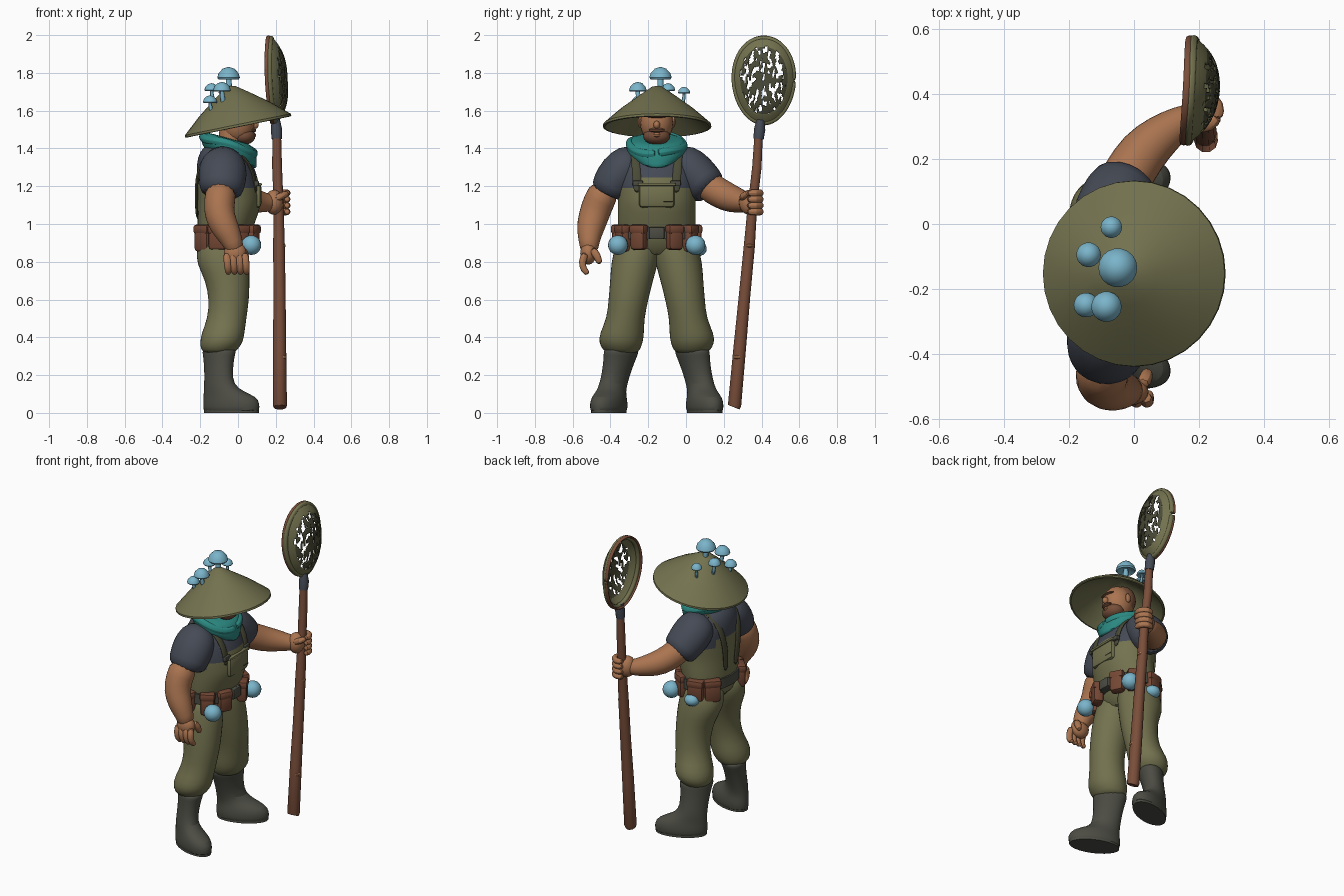
import bpy, bmesh, math
from math import sin, cos, pi, radians
from mathutils import Vector, noise

old = bpy.data.objects.get("Cube")
if old:
    bpy.data.objects.remove(old)

Y = -0.155  # body centre line; the figure looks toward +x


def colour(name, *rgb):
    m = bpy.data.materials.new(name)
    lin = [((c / 255 + 0.055) / 1.055) ** 2.4 for c in rgb] + [1]
    m.use_nodes = True
    m.diffuse_color = lin
    bsdf = m.node_tree.nodes["Principled BSDF"]
    bsdf.inputs["Base Color"].default_value = lin
    bsdf.inputs["Roughness"].default_value = 0.8
    return m


olive = colour("olive cloth", 115, 114, 79)
dark = colour("dark olive", 74, 74, 55)
slate = colour("slate shirt", 69, 74, 85)
teal = colour("teal scarf", 44, 138, 131)
skin = colour("skin", 170, 116, 80)
rubber = colour("boot rubber", 76, 76, 68)
wood = colour("wood", 122, 78, 58)
leather = colour("leather", 116, 71, 52)
blue = colour("mushroom blue", 122, 180, 202)
beard = colour("beard brown", 118, 78, 57)


def finish(name, bm, mats, sub=0, angle=40):
    bmesh.ops.recalc_face_normals(bm, faces=bm.faces)
    me = bpy.data.meshes.new(name)
    bm.to_mesh(me)
    bm.free()
    ob = bpy.data.objects.new(name, me)
    bpy.context.collection.objects.link(ob)
    for m in mats if isinstance(mats, list) else [mats]:
        me.materials.append(m)
    if sub:
        ob.modifiers.new("smooth", 'SUBSURF').levels = sub
        ob.modifiers["smooth"].render_levels = sub
    bpy.ops.object.select_all(action='DESELECT')
    ob.select_set(True)
    bpy.context.view_layer.objects.active = ob
    bpy.ops.object.shade_smooth_by_angle(angle=radians(angle))
    return ob


def loft(name, mat, pts, ref=(1, 0, 0), flat=False, n=16, sub=1, shear=0, rule=None, tilt=0):
    """Rings of (x, y, z, ru[, rv]) joined along a path; u follows ref."""
    bm, rings = bmesh.new(), []
    P = [Vector(p[:3]) for p in pts]
    for i, p in enumerate(pts):
        t = Vector((0, 0, 1)) if flat else (P[min(i + 1, len(P) - 1)] - P[max(i - 1, 0)]).normalized()
        u = Vector(ref)
        u = (u - t * u.dot(t)).normalized()
        v = t.cross(u)
        ring = []
        for k in range(n):
            a = 2 * pi * k / n
            d = u * p[3] * cos(a) + v * p[-1] * sin(a)
            d += Vector((0, shear * d.x, -tilt * d.x))
            ring.append(bm.verts.new(P[i] + d))
        rings.append(ring)
    for a, b in zip(rings, rings[1:]):
        for k in range(n):
            bm.faces.new((a[k], a[(k + 1) % n], b[(k + 1) % n], b[k]))
    for r in (rings[0], rings[-1]):
        bm.faces.new(r)
    if rule:
        for f in bm.faces:
            f.material_index = rule(f.calc_center_median())
    return finish(name, bm, mat, sub)


def ball(name, mat, loc, scale, seg=20):
    bm = bmesh.new()
    bmesh.ops.create_uvsphere(bm, u_segments=seg, v_segments=seg // 2, radius=1)
    for v in bm.verts:
        v.co = Vector(loc) + v.co * Vector(scale)
    return finish(name, bm, mat)


def box(name, mat, loc, size, turn=0, bevel=0.012):
    bm = bmesh.new()
    bmesh.ops.create_cube(bm, size=1)
    for v in bm.verts:
        v.co *= Vector(size)
    bmesh.ops.bevel(bm, geom=bm.edges[:], offset=bevel, segments=2, affect='EDGES', profile=0.5)
    ob = finish(name, bm, mat)
    ob.location, ob.rotation_euler = loc, (0, 0, turn)
    return ob


def lathe(name, mat, profile, n=32):
    bm = bmesh.new()
    vs = [bm.verts.new((r, 0, z)) for r, z in profile]
    es = [bm.edges.new(e) for e in zip(vs, vs[1:])]
    bmesh.ops.spin(bm, geom=vs + es, cent=(0, 0, 0), axis=(0, 0, 1), angle=2 * pi, steps=n)
    bmesh.ops.remove_doubles(bm, verts=bm.verts, dist=0.0005)
    return finish(name, bm, mat)


# Torso: overalls with a raised bib front and back, shirt above
loft("torso", [olive, slate],
     [(-.08, Y, .82, .11, .15), (-.078, Y, .92, .138, .205), (-.06, Y, 1.02, .155, .208),
      (-.045, Y, 1.1, .168, .206), (-.048, Y, 1.15, .168, .207), (-.05, Y, 1.19, .166, .21),
      (-.056, Y, 1.24, .162, .212), (-.07, Y, 1.32, .15, .205), (-.08, Y, 1.385, .125, .16),
      (-.07, Y, 1.44, .08, .08)],
     flat=True, n=32,
     rule=lambda c: int(c.z > 1.25 or (c.z > 1.2 and abs(c.y - Y) > .13) or (c.z > 1.14 and abs(c.y - Y) > .185)))
box("bib_pocket", olive, (.099, Y, 1.15), (.05, .19, .13), bevel=.022)
box("pocket_flap", olive, (.101, Y, 1.21), (.05, .2, .016), bevel=.006)
box("bib_seam", dark, (.121, Y + .06, 1.12), (.01, .05, .005), bevel=.002)

for s, side in ((-1, "right"), (1, "left")):
    # Shoulder straps
    loft(side + "_strap", dark,
         [(x, Y + s * y, z, .026, .009) for x, y, z in
          ((.095, .1, 1.16), (.09, .105, 1.24), (.064, .11, 1.32), (-.02, .115, 1.405), (-.1, .11, 1.42),
           (-.186, .1, 1.36), (-.22, .08, 1.25), (-.222, .06, 1.14), (-.215, .05, 1.02))],
         ref=(0, 1, 0), n=8)
    box(side + "_strap_clip", rubber, (.098, Y + s * .1, 1.215), (.025, .055, .03), bevel=.006)
    # Trousers, gathered over the boots
    loft(side + "_trouser_leg", olive,
         [(x, Y + s * o, z, rx, ry) for x, o, z, rx, ry in
          ((-.1, .185, .31, .075, .08), (-.1, .187, .335, .098, .1), (-.088, .19, .37, .115, .118),
           (-.08, .185, .42, .116, .12), (-.058, .165, .5, .104, .1), (-.047, .15, .6, .108, .107),
           (-.055, .133, .7, .118, .115), (-.08, .118, .79, .142, .126), (-.086, .1, .87, .138, .125),
           (-.075, .09, .95, .11, .11))], flat=True, n=18)
    # Boots with rounded toes turned out
    loft(side + "_boot", rubber,
         [(x, Y + s * o, z, rx, ry) for x, o, z, rx, ry in
          ((-.035, .254, .0, .138, .078), (-.035, .254, .012, .15, .089), (-.035, .254, .05, .152, .091),
           (-.042, .252, .085, .142, .083), (-.075, .242, .112, .108, .074), (-.102, .23, .15, .078, .071),
           (-.103, .212, .22, .076, .074), (-.102, .195, .29, .082, .084), (-.1, .188, .32, .09, .09),
           (-.1, .187, .345, .088, .088))],
         flat=True, n=20, shear=s * .3)
    loft(side + "_boot_sole", rubber,
         [(-.035, Y + s * .254, z, .145, .084) for z in (0, .025)], flat=True, n=24, sub=0, shear=s * .3)
    # Belt pouches
    for i, deg in enumerate((27, 60, 104, 136)):
        a = s * radians(deg)
        x, y = -.066 + .158 * cos(a), Y + .205 * sin(a)
        w = .085 + .015 * (i > 1)
        box(f"{side}_pouch_{i}", leather, (x, y, .928 - .01 * (i % 2)), (.062, w, .13), a, .018)
        box(f"{side}_pouch_flap_{i}", leather, (x, y, .972), (.071, w + .008, .05), a, .016)
    ball(side + "_belt_orb", blue, (.07, Y + s * .205, .888), (.053, .053, .052))
    ball(side + "_ear", skin, (-.01, Y + s * .088, 1.54), (.02, .012, .03), 10)

ball("side_belt_orb", blue, (-.09, .065, .868), (.047, .045, .038))
loft("belt", rubber, [(-.066, Y, z, .158, .217) for z in (.92, .925, .98, .985)], flat=True, n=28, sub=0)
box("belt_buckle", rubber, (.095, Y, .952), (.025, .08, .065), bevel=.008)

# Arms: the right hangs, the left reaches out to the pole
right_arm = [(-.085, -.42, 1.2, .085), (-.1, -.462, 1.12, .085), (-.1, -.49, 1.04, .083),
             (-.06, -.51, .965, .074), (-.025, -.513, .9, .054), (-.015, -.512, .85, .05)]
left_arm = [(-.06, .08, 1.23, .08), (-.02, .148, 1.18, .082), (.025, .222, 1.14, .08),
            (.09, .28, 1.122, .067), (.15, .318, 1.112, .05), (.19, .335, 1.11, .045)]
loft("right_arm", skin, right_arm, n=14)
loft("left_arm", skin, left_arm, ref=(0, 0, 1), n=14)
loft("right_sleeve", slate, [(-.075, -.24, 1.335, .09, .085), (-.08, -.3, 1.318, .122, .112),
                             (-.08, -.35, 1.27, .132, .118), (-.085, -.395, 1.2, .122, .108),
                             (-.09, -.418, 1.15, .108, .1)], n=18)
loft("left_sleeve", slate, [(-.075, -.07, 1.335, .09, .085), (-.075, -.01, 1.318, .12, .112),
                            (-.062, .045, 1.27, .126, .116), (-.04, .1, 1.21, .114, .108),
                            (-.02, .132, 1.175, .105, .102)], n=18)
# Hanging hand
ball("right_palm", skin, (-.015, -.517, .845), (.06, .043, .06))
for i in range(4):
    x = -.06 + .032 * i
    loft(f"right_finger_{i}", skin, [(x, -.53, .85, .023), (x + .004, -.553, .8, .022),
                                     (x + .008, -.542, .755, .02), (x + .01, -.515, .735, .016)], n=8)
loft("right_thumb", skin, [(.025, -.5, .87, .025), (.04, -.468, .83, .023), (.04, -.455, .785, .017)], n=8)
# Gripping hand
ball("left_palm", skin, (.19, .335, 1.115), (.05, .055, .066))
for i in range(4):
    z = 1.065 + .033 * i
    loft(f"left_finger_{i}", skin, [(.18, .385, z, .02), (.23, .402, z, .021), (.265, .37, z, .021),
                                    (.258, .32, z, .019)], ref=(0, 0, 1), n=8)
loft("left_thumb", skin, [(.19, .3, 1.13, .024), (.235, .3, 1.15, .022), (.265, .335, 1.165, .017)], n=8)

# Head under the hat
loft("neck", skin, [(-.05, Y, 1.36, .065), (-.03, Y, 1.52, .065)], n=12, sub=0)
ball("head", skin, (-.005, Y, 1.535), (.095, .088, .11))
ball("hair", beard, (-.035, Y, 1.56), (.08, .09, .095))
ball("jaw", beard, (.03, Y, 1.465), (.062, .072, .046))
ball("chin", skin, (.08, Y, 1.47), (.018, .022, .014), 10)
ball("moustache", beard, (.08, Y, 1.497), (.018, .044, .013), 10)
ball("nose", skin, (.088, Y, 1.525), (.024, .018, .022), 10)
ball("brow", beard, (.075, Y, 1.57), (.02, .055, .01), 10)

# Scarf: a draped collar with a soft rolled edge
loft("scarf", teal, [(-.05, Y, 1.455, .09, .1), (-.05, Y, 1.45, .13, .142), (-.05, Y, 1.415, .152, .17),
                     (-.045, Y, 1.375, .145, .155), (-.03, Y, 1.34, .132, .115), (-.008, Y, 1.318, .105, .06)],
     flat=True, n=22, tilt=.28)
loft("scarf_fold", teal,
     [(-.05 + .137 * cos(a), Y + .145 * sin(a), 1.418 - .045 * cos(a) + .008 * sin(3 * a), .026, .024)
      for a in (2 * pi * k / 20 for k in range(21))], ref=(0, 0, 1), n=8)

# Broad hat, tipped up at the front
hat = lathe("straw_hat", olive, [(0, .213), (.03, .205), (.1, .155), (.19, .088), (.286, .004), (.287, -.008),
                                 (.277, -.01), (.18, .068), (.09, .135), (0, .18)])
hat.location, hat.rotation_euler = (0, -.153, 1.523), (0, radians(-11.5), 0)
for i, (x, y, z, r) in enumerate(((-.05, -.135, 1.775, .06), (-.14, -.095, 1.71, .038), (-.07, -.01, 1.695, .033),
                                  (-.148, -.25, 1.645, .038), (-.085, -.255, 1.708, .047))):
    cap = lathe(f"mushroom_cap_{i}", blue, [(0, r * .95), (r * .5, r * .8), (r * .88, r * .4), (r, 0),
                                            (r * .9, -r * .15), (r * .3, r * .1), (0, r * .1)], 18)
    cap.location = (x, y, z)
    loft(f"mushroom_stem_{i}", blue, [(x * .85, y * .9 + Y * .1, z - .09, r * .36), (x, y, z - .03, r * .27),
                                      (x, y, z + r * .3, r * .3)], n=8)

# Staff with a slight bend and two pale worn patches
loft("staff", wood, [(.222, .253, .03, .034), (.222, .257, .04, .037), (.22, .285, .35, .035), (.22, .31, .62, .032),
                     (.217, .335, .88, .031), (.215, .352, 1.1, .026), (.207, .375, 1.3, .026),
                     (.205, .385, 1.48, .023)], n=10, sub=0)
ball("staff_patch_low", skin, (.236, .274, .295), (.024, .024, .016), 10)
ball("staff_patch_high", skin, (.232, .336, .885), (.021, .021, .016), 10)
loft("ferrule", slate, [(.205, .384, 1.45, .027), (.204, .39, 1.5, .03), (.2, .395, 1.55, .022)], n=12, sub=0)


# Net: an oval rim and a bulging bowl pierced with ragged holes
def oval(rho, a, bulge=0.0):
    w = .165 * (1 + .07 * sin(a))
    return Vector((.186 - .012 * rho * sin(a) + .01 * rho * cos(a) - .01 * cos(a) ** 2 * rho
                   + bulge * (1 - rho ** 3),
                   .412 + w * rho * cos(a), 1.76 + .235 * rho * sin(a)))


turn = [2 * pi * k / 40 for k in range(41)]
loft("net_rim", olive, [(*oval(.95, a), .016, .016) for a in turn], n=8)
loft("net_rim_back", wood, [(*(oval(.985, a) - Vector((.012, 0, 0))), .013, .008) for a in turn], n=8)
bm = bmesh.new()
N, R = 120, 36
grid = [[bm.verts.new(oval((j + .3) / R, 2 * pi * k / N, .077)) for k in range(N)] for j in range(R)]
for j in range(R - 1):
    for k in range(N):
        c = oval((j + .8) / R, 2 * pi * (k + .5) / N)
        hole = noise.noise(Vector((3.4, c.y * 75 + .5, c.z * 34 + .3))) > .12
        if j > R * .76 or not hole:
            q = (k + 1) % N
            f = bm.faces.new((grid[j][k], grid[j][q], grid[j + 1][q], grid[j + 1][k]))
            f.material_index = int(j < R * .74)
bmesh.ops.delete(bm, geom=[v for v in bm.verts if not v.link_faces], context='VERTS')
net = finish("net_bowl", bm, [olive, dark])
net.modifiers.new("thickness", 'SOLIDIFY').thickness = .007
